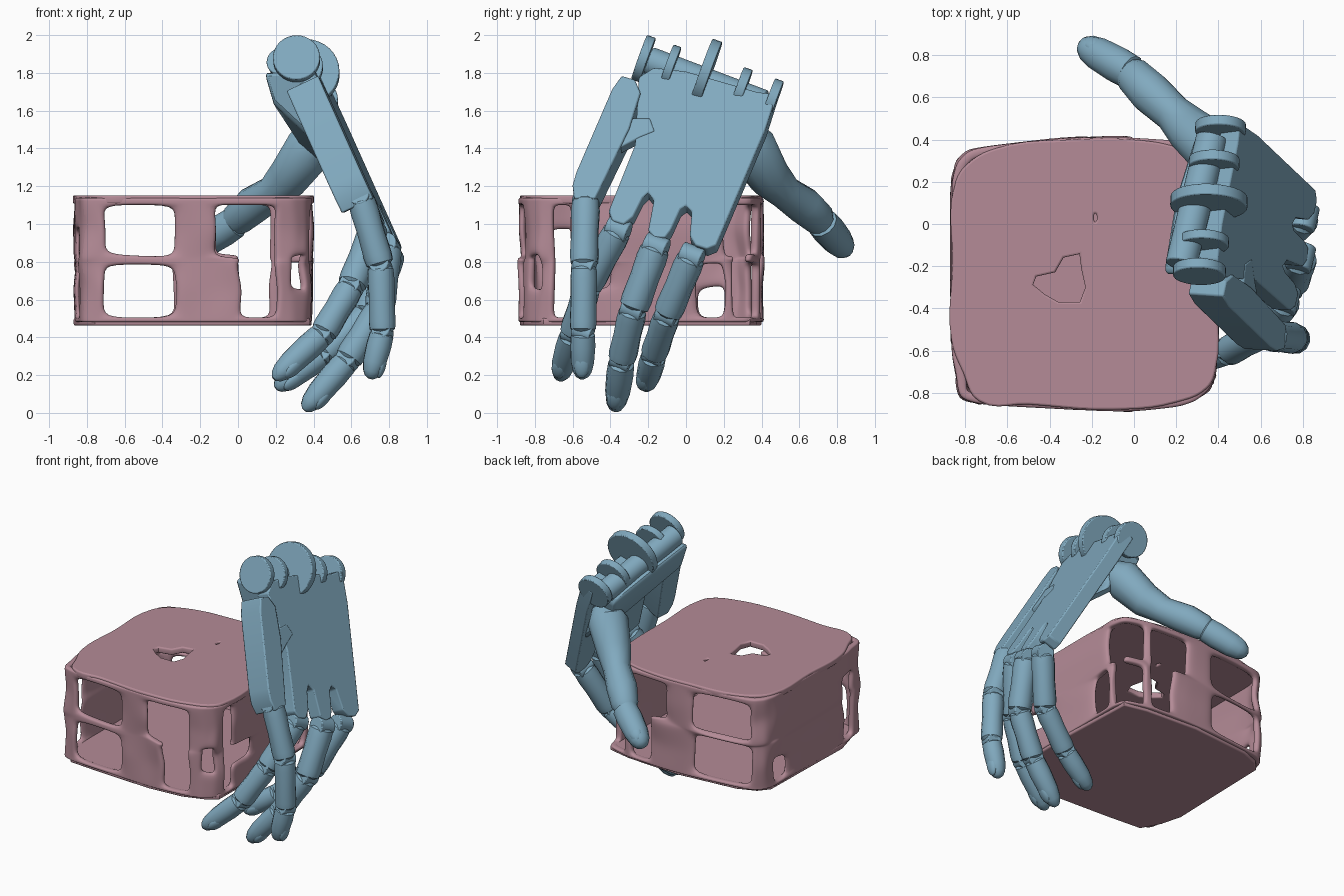
import bpy, bmesh, math, random
from mathutils import Vector as V

if "Cube" in bpy.data.objects:
    bpy.data.objects.remove(bpy.data.objects["Cube"])

random.seed(4)


def material(name, col):
    m = bpy.data.materials.new(name)
    m.diffuse_color = (*col, 1)
    m.use_nodes = True
    m.node_tree.nodes["Principled BSDF"].inputs["Base Color"].default_value = m.diffuse_color
    return m


BLUE = material("blue", (0.22, 0.40, 0.52))
PINK = material("pink", (0.46, 0.26, 0.31))

# hand frame: across knuckles, outward from back of hand
A = V((0.22, 0.912, -0.345)).normalized()
N = V((0.899, -0.055, 0.427)).normalized()


def P(y, z, d=0):
    """Point on the back-of-hand plane seen at (y, z), pushed inward by d."""
    x = (1.147 + 0.055 * y - 0.427 * z) / 0.899
    return V((x, y, z)) - N * d


def add(name, bm, mat, angle=35, bevel=0, mods=()):
    me = bpy.data.meshes.new(name)
    bmesh.ops.recalc_face_normals(bm, faces=bm.faces)
    bm.to_mesh(me)
    bm.free()
    ob = bpy.data.objects.new(name, me)
    bpy.context.collection.objects.link(ob)
    me.materials.append(mat)
    for kind, props in mods:
        m = ob.modifiers.new(kind, kind)
        for k, v in props.items():
            setattr(m, k, v)
    if bevel:
        b = ob.modifiers.new("bevel", "BEVEL")
        b.width, b.segments, b.limit_method = bevel, 2, 'ANGLE'
    smooth(ob, angle)


def smooth(ob, angle):
    bpy.ops.object.select_all(action='DESELECT')
    ob.select_set(True)
    bpy.context.view_layer.objects.active = ob
    if ob.type == 'CURVE':
        bpy.ops.object.convert(target='MESH')
    bpy.ops.object.shade_smooth_by_angle(angle=math.radians(angle))


def slab(name, outline, d0, d1):
    bm = bmesh.new()
    o = [bm.verts.new(P(y, z, d0)) for y, z in outline]
    i = [bm.verts.new(P(y, z, d1)) for y, z in outline]
    bm.faces.new(o)
    bm.faces.new(i[::-1])
    for k in range(len(o)):
        j = (k + 1) % len(o)
        bm.faces.new((o[k], i[k], i[j], o[j]))
    add(name, bm, BLUE, bevel=0.008)


def limb(name, path, sides=12):
    """Loft of round sections; path holds (point, radius)."""
    bm = bmesh.new()
    rings = []
    q = (path[-1][0] - path[0][0]).to_track_quat('Z', 'Y')
    for p, r in path:
        rings.append([bm.verts.new(p + q @ V((r * math.cos(t), r * math.sin(t), 0)))
                      for t in [(k + .5) * math.tau / sides for k in range(sides)]])
    for a, b in zip(rings, rings[1:]):
        for k in range(sides):
            j = (k + 1) % sides
            bm.faces.new((a[k], a[j], b[j], b[k]))
    bm.faces.new(rings[0])
    bm.faces.new(rings[-1])
    add(name, bm, BLUE)


def disc(name, centre, axis, radius, depth):
    bm = bmesh.new()
    bmesh.ops.create_cone(bm, cap_ends=True, segments=32, radius1=radius, radius2=radius, depth=depth)
    bm.transform(axis.to_track_quat('Z', 'Y').to_matrix().to_4x4())
    bmesh.ops.translate(bm, verts=bm.verts, vec=centre)
    add(name, bm, BLUE, bevel=0.006)


def nail(name, centre, along, out, r):
    bm = bmesh.new()
    bmesh.ops.create_uvsphere(bm, u_segments=16, v_segments=10, radius=1)
    z = along.normalized()
    x = (out - z * out.dot(z)).normalized()
    y = z.cross(x)
    for v in bm.verts:
        v.co = centre + x * (v.co.x * r * .35 + r * .6) + y * v.co.y * r * .6 + z * v.co.z * r
    add(name, bm, BLUE)


BONE = [(.0, .72), (.05, .95), (.2, 1), (.5, .95), (.85, 1), (.96, .95), (1, .72)]
TIP = [(.03, .72), (.07, .96), (.3, 1), (.65, .92), (.85, .74), (.95, .5), (1, .2)]


def finger(name, joints, r):
    pts = [V(j) for j in joints]
    for k, (a, b) in enumerate(zip(pts, pts[1:])):
        last = k == len(pts) - 2
        rad = r * (1 - .06 * k)
        limb(f"{name}_segment_{k + 1}", [(a.lerp(b, t), rad * s) for t, s in (TIP if last else BONE)])
        disc(f"{name}_hinge_{k + 1}", a, A, rad * .75, rad * 1.5)
        if last:
            nail(f"{name}_nail", a.lerp(b, .68), b - a, N, rad)


# palm back plate with three finger lobes
slab("palm_plate", [(-.25, 1.78), (-.17, 1.83), (.0, 1.81), (.38, 1.7), (.48, 1.69), (.42, 1.5),
                    (.19, .96), (.16, .89), (.11, .87), (.05, .89), (.02, .94), (.03, 1.07), (.0, 1.1),
                    (-.03, 1.08), (-.08, .97), (-.11, .93), (-.17, .93), (-.2, .97), (-.17, 1.13),
                    (-.2, 1.17), (-.23, 1.14), (-.28, 1.04), (-.33, 1.0), (-.39, 1.02), (-.41, 1.07),
                    (-.27, 1.42)], 0, .1)

# thick heel of the palm
bm = bmesh.new()
for c in [(-.25, 1.83, .05), (-.25, 1.91, .24), (-.24, 1.76, .27), (-.2, 1.35, .09), (.43, 1.69, .05),
          (.4, 1.68, .24), (.33, 1.5, .26), (.27, 1.2, .09), (.1, 1.82, .25), (-.2, 1.35, .05), (.27, 1.2, .05)]:
    bm.verts.new(P(*c))
bmesh.ops.convex_hull(bm, input=bm.verts)
add("palm_heel", bm, BLUE, bevel=0.03)

# wrist prongs, thin upright plates with round ends
PRONG = V((.03, .94, -.34)).normalized()
for k, (c, r, d) in enumerate([((.31, -.225, 1.875), .125, .05), ((.33, -.085, 1.83), .12, .045),
                               ((.355, .105, 1.80), .183, .055), ((.38, .29, 1.71), .12, .05),
                               ((.41, .455, 1.65), .12, .05)]):
    disc(f"wrist_prong_{k + 1}", V(c), PRONG, r, d)
disc("wrist_axle", P(.1, 1.81, .14), A, .075, .66)

# outer metacarpal of the little finger and its slide tab
slab("little_metacarpal", [(-.39, 1.71), (-.34, 1.78), (-.27, 1.76), (-.24, 1.69), (-.3, 1.5), (-.46, 1.17),
                           (-.48, 1.13), (-.59, 1.13), (-.6, 1.2), (-.58, 1.27)], -.015, .17)
slab("metacarpal_tab", [(-.33, 1.56), (-.19, 1.56), (-.165, 1.49), (-.24, 1.46), (-.36, 1.4)], -.003, .08)

# four fingers
finger("little_finger", [(.65, -.53, 1.14), (.755, -.54, .78), (.765, -.545, .43), (.70, -.55, .18)], .077)
finger("ring_finger", [(.72, -.36, .97), (.6, -.52, .67), (.45, -.6, .42), (.19, -.67, .18)], .08)
finger("middle_finger", [(.79, -.16, .88), (.75, -.28, .55), (.58, -.34, .28), (.35, -.375, .015)], .082)
finger("index_finger", [(.81, .03, .83), (.68, -.1, .52), (.45, -.17, .31), (.2, -.215, .13)], .079)

# thumb
limb("thumb_base", [(V((.44, .30, 1.46)), .09), (V((.38, .35, 1.4)), .135), (V((.27, .44, 1.25)), .115),
                    (V((.19, .52, 1.17)), .092), (V((.08, .62, 1.1)), .102), (V((0, .70, 1.03)), .09),
                    (V((-.03, .725, 1.0)), .07)])
ta, tb = V((0, .71, 1.02)), V((-.255, .855, .85))
limb("thumb_tip", [(ta.lerp(tb, t), .088 * s) for t, s in TIP])
nail("thumb_nail", ta.lerp(tb, .66), tb - ta, V((.2, .5, .8)), .08)

# box walls: one loop round the perimeter, open cells left out
ring = [(-.81, -.81), (-.71, -.835), (-.34, -.855), (-.12, -.865), (.01, -.865), (.2, -.845), (.28, -.82),
        (.34, -.77), (.37, -.7), (.37, -.61), (.37, -.42), (.37, .07), (.37, .2), (.37, .25),
        (.355, .33), (.22, .365), (.17, .375), (.01, .385), (-.12, .39), (-.34, .385), (-.76, .34),
        (-.82, .28), (-.84, .2), (-.84, .08), (-.845, -.6), (-.82, -.71)]
rows = [.48, .505, .66, .79, .83, .97, 1.1, 1.14]
LOW, HIGH, ALL = {1, 2}, {4, 5}, {1, 2, 3, 4, 5}
openings = {1: LOW | HIGH, 3: HIGH, 4: ALL, 6: {2, 3}, 8: ALL, 9: {2}, 11: LOW, 12: HIGH, 13: ALL,
            14: LOW | HIGH, 16: ALL, 17: HIGH, 19: LOW | HIGH, 22: {1}, 24: {1, 2, 3, 4}}
bm = bmesh.new()
grid = []
for x, y in ring:
    grid.append([])
    for k, z in enumerate(rows):
        j = .014 if 1 < k < 6 else 0
        grid[-1].append(bm.verts.new([c + random.uniform(-j, j) for c in (x, y, z)]))
for i in range(len(ring)):
    n = (i + 1) % len(ring)
    for k in range(len(rows) - 1):
        if k not in openings.get(i, ()):
            bm.faces.new((grid[i][k], grid[n][k], grid[n][k + 1], grid[i][k + 1]))
bmesh.ops.delete(bm, geom=[v for v in bm.verts if not v.link_faces], context='VERTS')
bmesh.ops.subdivide_edges(bm, edges=bm.edges[:], cuts=1, use_grid_fill=True)
add("box_walls", bm, PINK, angle=60,
    mods=[("SOLIDIFY", {"thickness": .045, "offset": 0}), ("SUBSURF", {"levels": 2, "render_levels": 2})])


# box top and bottom plates from filled outlines
def plate(name, loops, z, half):
    cu = bpy.data.curves.new(name, 'CURVE')
    cu.dimensions, cu.fill_mode, cu.resolution_u = '2D', 'BOTH', 5
    cu.extrude, cu.bevel_depth, cu.bevel_resolution = half - .01, .01, 2
    for pts, handle in loops:
        s = cu.splines.new('BEZIER')
        s.bezier_points.add(len(pts) - 1)
        s.use_cyclic_u = True
        for b, (x, y) in zip(s.bezier_points, pts):
            b.co = (x, y, 0)
            b.handle_left_type = b.handle_right_type = handle
    ob = bpy.data.objects.new(name, cu)
    bpy.context.collection.objects.link(ob)
    ob.location.z = z
    cu.materials.append(PINK)
    smooth(ob, 50)


edge = [(-.835, .2), (-.78, .28), (-.65, .35), (-.3, .39), (.05, .385), (.2, .355), (.35, .3), (.375, .1),
        (.38, -.3), (.375, -.7), (.34, -.77), (.2, -.835), (-.1, -.87), (-.5, -.845), (-.73, -.83),
        (-.8, -.7), (-.855, -.55), (-.85, -.2)]
hole = [(-.49, -.29), (-.47, -.24), (-.38, -.22), (-.34, -.15), (-.25, -.13), (-.24, -.21), (-.22, -.3),
        (-.25, -.38), (-.36, -.38), (-.43, -.34)]
pin = [(-.165, .03), (-.185, .06), (-.2, .03), (-.185, .0)]
plate("box_top", [(edge, 'AUTO'), (hole, 'VECTOR'), (pin, 'AUTO')], 1.13, .022)
base = [(-.84, .23), (-.78, .3), (-.65, .35), (-.2, .39), (.2, .365), (.36, .33), (.38, -.2), (.37, -.75),
        (.3, -.8), (.15, -.85), (-.1, -.87), (-.5, -.85), (-.75, -.83), (-.82, -.7), (-.86, -.55), (-.85, -.2)]
plate("box_bottom", [(base, 'VECTOR')], .482, .02)
